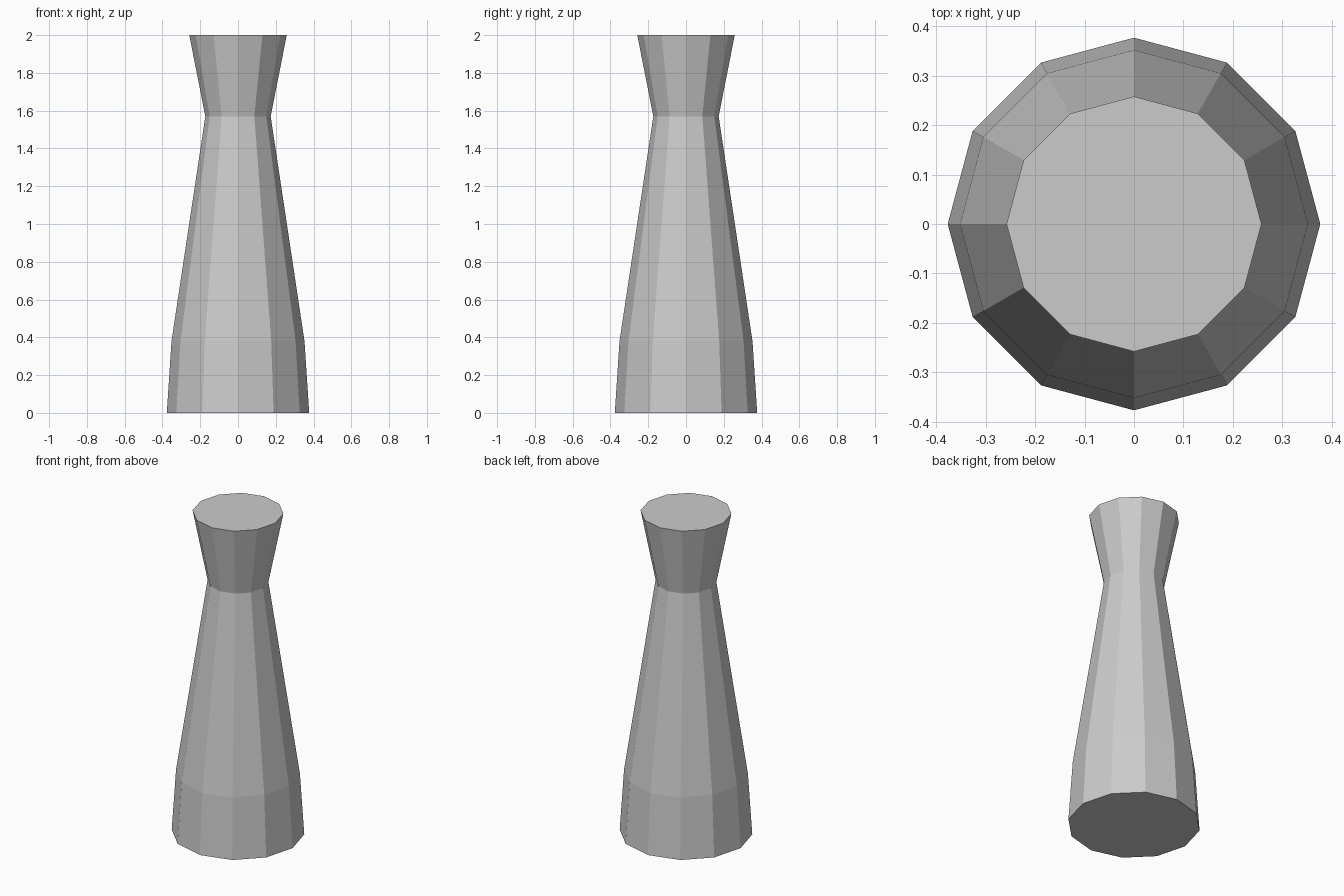
import bpy, bmesh
from math import cos, sin, tau

if "Cube" in bpy.data.objects:
    bpy.data.objects.remove(bpy.data.objects["Cube"])

SIDES = 12
# Profile from base to top: (radius, height)
PROFILE = [(0.377, 0.0), (0.352, 0.38), (0.173, 1.57), (0.258, 2.0)]

bm = bmesh.new()

# Rings of the flared column
rings = [[bm.verts.new((r * cos(tau * i / SIDES), r * sin(tau * i / SIDES), z))
          for i in range(SIDES)] for r, z in PROFILE]

# Side panels
for low, high in zip(rings, rings[1:]):
    for i in range(SIDES):
        j = (i + 1) % SIDES
        bm.faces.new((low[i], low[j], high[j], high[i]))

# Flat base and top
bm.faces.new(rings[0][::-1])
bm.faces.new(rings[-1])

mesh = bpy.data.meshes.new("flared_column")
bm.to_mesh(mesh)
bm.free()
bpy.context.collection.objects.link(bpy.data.objects.new("flared_column", mesh))
